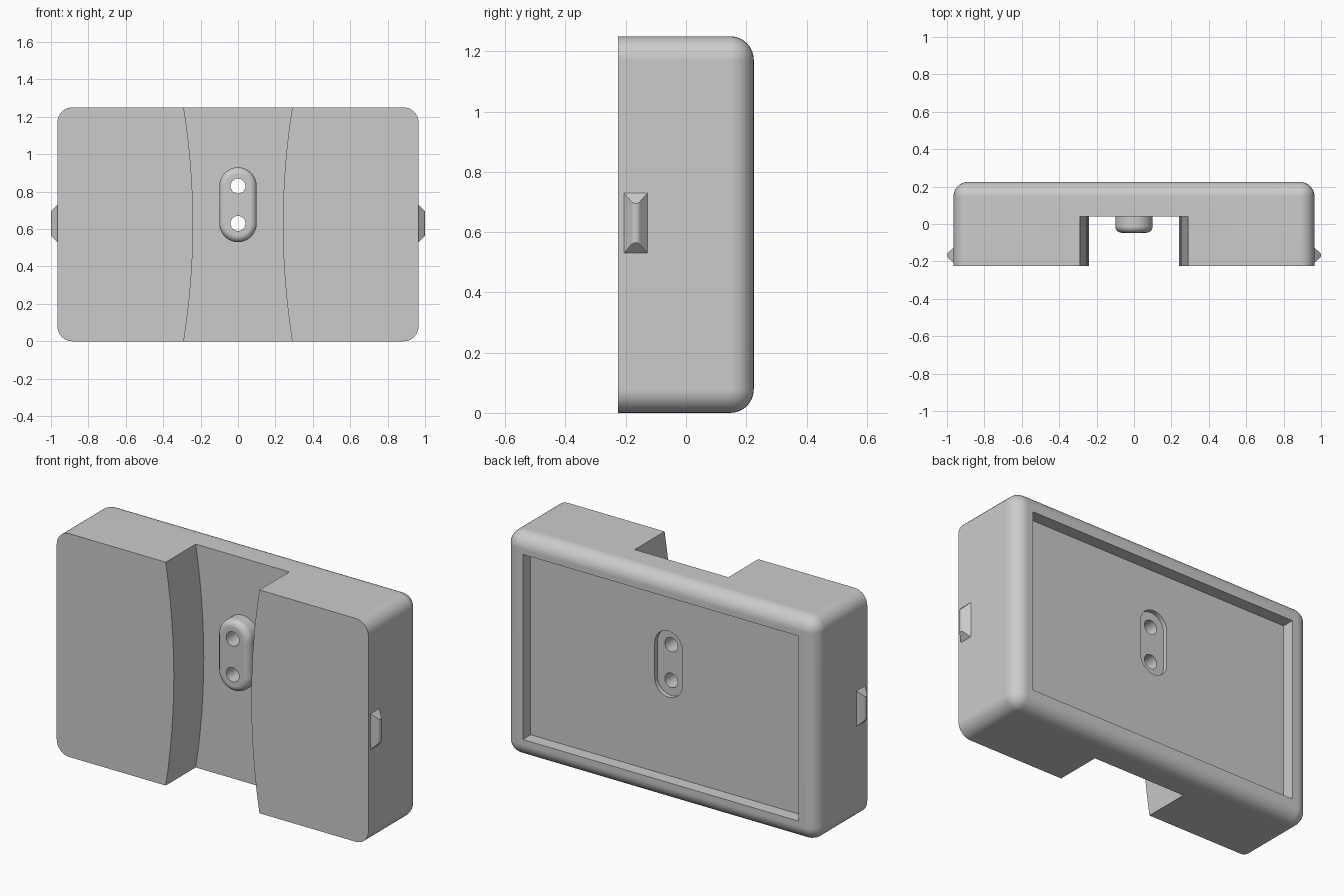
import bpy
import bmesh
from math import pi, sin, cos, sqrt, radians

cube = bpy.data.objects.get("Cube")
if cube:
    bpy.data.objects.remove(cube, do_unlink=True)

grey = bpy.data.materials.new("light grey plastic")
grey.use_nodes = True
colour = (0.6, 0.6, 0.6, 1)
grey.diffuse_color = colour
grey.node_tree.nodes["Principled BSDF"].inputs["Base Color"].default_value = colour

HALF_W, HALF_D, HEIGHT = 0.965, 0.225, 1.25
MID = HEIGHT / 2
FILLET = 0.078
FLOOR = 0.04        # channel floor
POCKET = 0.155      # pocket floor
HOLES = (0.63, 0.83)


def finish(name, bm):
    bmesh.ops.recalc_face_normals(bm, faces=bm.faces)
    mesh = bpy.data.meshes.new(name)
    bm.to_mesh(mesh)
    bm.free()
    mesh.materials.append(grey)
    obj = bpy.data.objects.new(name, mesh)
    bpy.context.collection.objects.link(obj)
    return obj


def prism(name, outline, y0, y1, bevel=0, bevel_edges=None):
    """Extrude an (x, z) outline from y0 to y1, optionally rounding some edges."""
    bm = bmesh.new()
    face = bm.faces.new([bm.verts.new((x, y0, z)) for x, z in outline])
    out = bmesh.ops.extrude_face_region(bm, geom=[face])
    moved = [v for v in out["geom"] if isinstance(v, bmesh.types.BMVert)]
    bmesh.ops.translate(bm, vec=(0, y1 - y0, 0), verts=moved)
    bmesh.ops.recalc_face_normals(bm, faces=bm.faces)
    if bevel:
        edges = [e for e in bm.edges if bevel_edges(e)]
        bmesh.ops.bevel(bm, geom=edges, offset=bevel, segments=8,
                        profile=0.5, affect='EDGES')
    return finish(name, bm)


def rect(hw, z0, z1):
    return [(-hw, z0), (hw, z0), (hw, z1), (-hw, z1)]


def stadium(r, z0, z1, n=16):
    top = [(r * cos(pi * i / n), z1 + r * sin(pi * i / n)) for i in range(n + 1)]
    low = [(-r * cos(pi * i / n), z0 - r * sin(pi * i / n)) for i in range(n + 1)]
    return top + low


def circle(r, z, n=32):
    return [(r * cos(2 * pi * i / n), z + r * sin(2 * pi * i / n)) for i in range(n)]


def combine(target, tool, operation):
    mod = target.modifiers.new("join", 'BOOLEAN')
    mod.object, mod.operation, mod.solver = tool, operation, 'EXACT'
    bpy.context.view_layer.objects.active = target
    bpy.ops.object.modifier_apply(modifier=mod.name)
    bpy.data.objects.remove(tool, do_unlink=True)


def smooth(obj):
    bpy.ops.object.select_all(action='DESELECT')
    obj.select_set(True)
    bpy.context.view_layer.objects.active = obj
    bpy.ops.object.shade_smooth_by_angle(angle=radians(25))
    mod = obj.modifiers.new("flat face normals", 'WEIGHTED_NORMAL')
    mod.keep_sharp = True


# Housing block: rounded everywhere except around the front face
body = prism("housing", rect(HALF_W, 0, HEIGHT), -HALF_D, HALF_D, FILLET,
             lambda e: any(v.co.y > 0 for v in e.verts))

# Front channel with bowed side walls
steps = 12
bow = [(0.24 + 0.05 * t * t, MID + t * MID)
       for t in (2 * i / steps - 1 for i in range(steps + 1))]
bow = [(bow[0][0], -0.1)] + bow + [(bow[-1][0], HEIGHT + 0.1)]
channel = bow + [(-x, z) for x, z in reversed(bow)]
combine(body, prism("channel_cutter", channel, -0.4, FLOOR), 'DIFFERENCE')

# Rounded boss on the channel floor
boss = prism("boss", stadium(0.1, *HOLES), -0.047, FLOOR + 0.03, 0.035,
             lambda e: all(v.co.y < 0 for v in e.verts))
combine(body, boss, 'UNION')

# Rear pocket, shallow slot and the two through holes
combine(body, prism("pocket_cutter", rect(0.853, 0.107, HEIGHT - 0.107),
                    POCKET, 0.4), 'DIFFERENCE')
combine(body, prism("slot_cutter", stadium(0.085, *HOLES),
                    POCKET - 0.025, 0.3), 'DIFFERENCE')
for z in HOLES:
    combine(body, prism("hole_cutter", circle(0.04, z), -0.3, 0.3), 'DIFFERENCE')
smooth(body)

# Side clips: small ridges with rounded crests and sloped ends
CLIP_Y, CLIP_Z, CLIP_H = -0.167, 0.63, 0.035
r = 0.02
arc = [(r * sin(a), CLIP_H - r + r * cos(a))
       for a in (pi / 4 * (i / 4 - 1) for i in range(9))]
section = [(-0.039, 0)] + arc + [(0.039, 0)]
for name, side in (("left_clip", 1), ("right_clip", -1)):
    bm = bmesh.new()
    rings = []
    for end in (-1, 1):
        rings.append([bm.verts.new((side * (HALF_W + h), CLIP_Y + y,
                                    CLIP_Z + end * (0.1 - h)))
                      for y, h in section])
        bm.faces.new(rings[-1])
    low, high = rings
    for i in range(len(section)):
        j = (i + 1) % len(section)
        bm.faces.new((low[i], low[j], high[j], high[i]))
    smooth(finish(name, bm))
